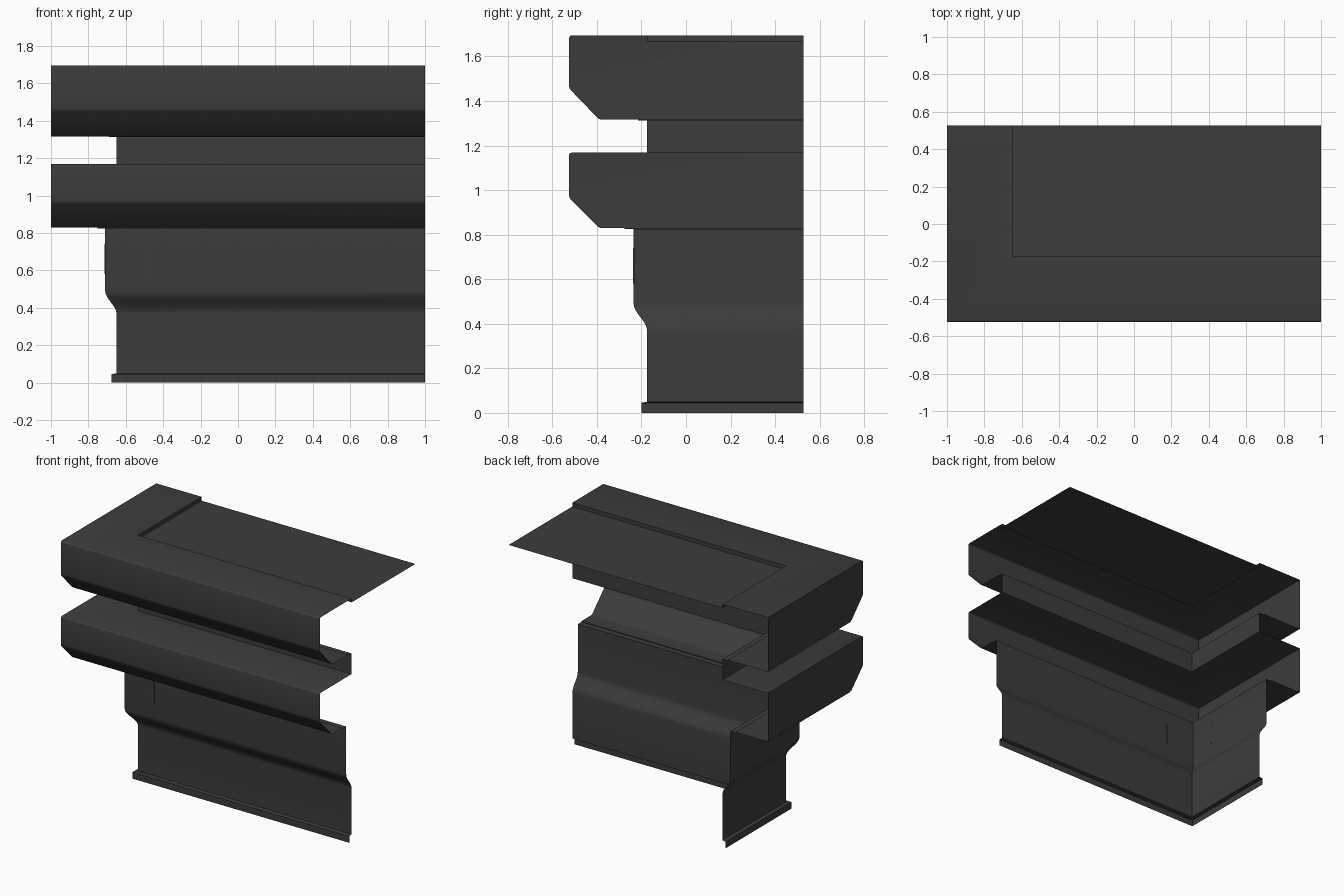
import bpy, bmesh, math

if "Cube" in bpy.data.objects:
    bpy.data.objects.remove(bpy.data.objects["Cube"])

# Wall planes of the corner, and the open ends of the shell
WALL_X, WALL_Y = -0.65, -0.175
END_X, END_Y = 1.0, 0.527
OVERHANG = 0.35

mat = bpy.data.materials.new("dark_grey")
mat.use_nodes = True
colour = (0.045, 0.045, 0.045, 1)
mat.diffuse_color = colour
mat.node_tree.nodes["Principled BSDF"].inputs["Base Color"].default_value = colour


def finish(name, bm):
    mesh = bpy.data.meshes.new(name)
    bm.to_mesh(mesh)
    bm.free()
    obj = bpy.data.objects.new(name, mesh)
    bpy.context.collection.objects.link(obj)
    mesh.materials.append(mat)
    bpy.ops.object.select_all(action='DESELECT')
    obj.select_set(True)
    bpy.context.view_layer.objects.active = obj
    bpy.ops.object.shade_smooth_by_angle(angle=math.radians(35))
    return obj


def sweep(name, profile, soften=False):
    """Run (side offset, front offset, height) points round the corner."""
    bm = bmesh.new()
    rows = []
    for side, front, z in profile:
        x, y = WALL_X - side, WALL_Y - front
        rows.append([bm.verts.new(p) for p in
                     ((x, END_Y, z), (x, y, z), (END_X, y, z))])
    for low, high in zip(rows, rows[1:]):
        for j in range(2):
            bm.faces.new((low[j], low[j + 1], high[j + 1], high[j]))
    if soften:
        # Round the long front edges of the overhang
        edges = [e for e in bm.edges if len(e.link_faces) == 2
                 and all(v.co.y < WALL_Y - 0.2 for v in e.verts)
                 and abs(e.verts[0].co.x - e.verts[1].co.x) > 1]
        bmesh.ops.bevel(bm, geom=edges, offset=0.012, segments=3,
                        profile=0.5, affect='EDGES')
    return finish(name, bm)


def even(points):
    return [(d, d, z) for d, z in points]


def ledge(name, bottom, chamfer_top, top, trim, wall):
    # Chamfered along the front, square along the side
    sweep(name, [(wall, wall, bottom - 0.005),
                 (trim, trim, bottom - 0.005),
                 (trim, trim, bottom),
                 (OVERHANG, 0.215, bottom),
                 (OVERHANG, OVERHANG, chamfer_top),
                 (OVERHANG, OVERHANG, top),
                 (0, 0, top)], soften=True)


# Base moulding
sweep("base_trim", even([(0.025, 0), (0.025, 0.045), (0, 0.05)]))

# Lower wall with a smooth outward flare
flare = []
for i in range(11):
    t = i / 10
    flare.append((0.06 * t * t * (3 - 2 * t), 0.37 + 0.12 * t))
sweep("lower_wall", even([(0, 0.05)] + flare + [(0.06, 0.825)]))

# Ledges and the wall between them
ledge("lower_ledge", 0.83, 0.965, 1.168, 0.1, 0.06)
sweep("upper_wall", even([(0, 1.168), (0, 1.312)]))
ledge("upper_ledge", 1.317, 1.457, 1.695, 0.04, 0)

# Sunken roof panel and its step
sweep("roof_step", even([(0, 1.695), (0, 1.668)]))
bm = bmesh.new()
bm.faces.new([bm.verts.new((x, y, 1.668)) for x, y in
              ((WALL_X, WALL_Y), (END_X, WALL_Y), (END_X, END_Y), (WALL_X, END_Y))])
finish("roof_panel", bm)


def slot(name, x, y, turn):
    """Thin upright capsule plate on the lower wall."""
    r, half, depth = 0.01, 0.07, 0.008
    bm = bmesh.new()
    ring = []
    for i in range(16):
        a = math.tau * (i + 0.5) / 16
        ring.append((r * math.cos(a), r * math.sin(a) + math.copysign(half, math.sin(a))))
    face = bm.faces.new([bm.verts.new((u, depth / 2, 0.66 + v)) for u, v in ring])
    ext = bmesh.ops.extrude_face_region(bm, geom=[face])["geom"]
    bmesh.ops.translate(bm, vec=(0, -depth, 0),
                        verts=[g for g in ext if isinstance(g, bmesh.types.BMVert)])
    if not face.is_valid or len(bm.faces) < 18:
        bm.faces.new([v for v in bm.verts if v.co.y > 0])
    bmesh.ops.recalc_face_normals(bm, faces=bm.faces)
    obj = finish(name, bm)
    obj.location = (x, y, 0)
    obj.rotation_euler.z = turn


slot("front_slot", -0.49, WALL_Y - 0.06, 0)
slot("side_slot", WALL_X - 0.06, -0.045, -math.pi / 2)
